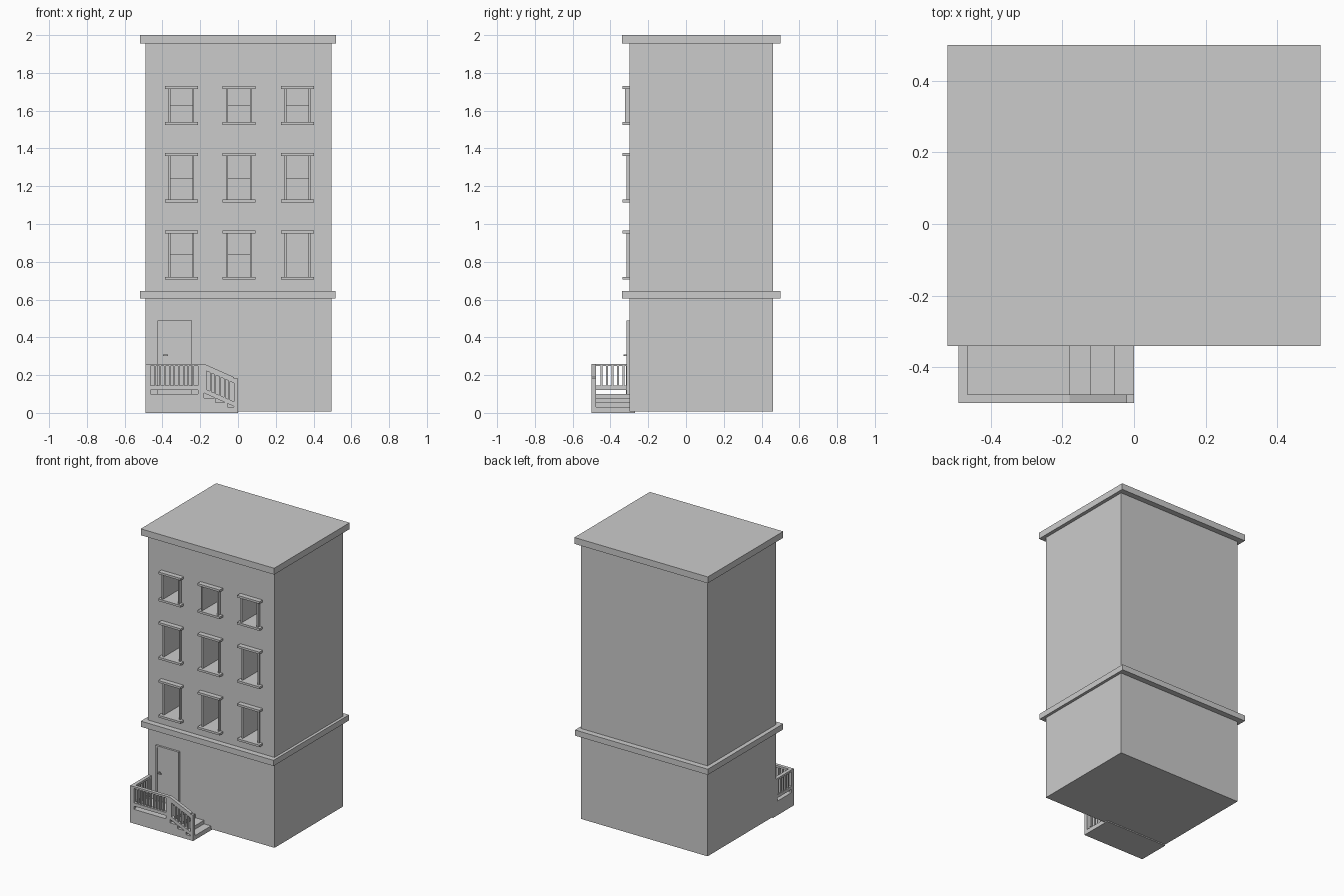
import bpy, bmesh

cube = bpy.data.objects.get("Cube")
if cube:
    bpy.data.objects.remove(cube, do_unlink=True)

grey = bpy.data.materials.new("plain_grey")
grey.use_nodes = True
grey.diffuse_color = (0.6, 0.6, 0.6, 1)
for node in grey.node_tree.nodes:
    if node.type == 'BSDF_PRINCIPLED':
        node.inputs["Base Color"].default_value = (0.6, 0.6, 0.6, 1)


def finish(name, bm):
    bmesh.ops.recalc_face_normals(bm, faces=bm.faces)
    mesh = bpy.data.meshes.new(name)
    bm.to_mesh(mesh)
    bm.free()
    mesh.materials.append(grey)
    obj = bpy.data.objects.new(name, mesh)
    bpy.context.scene.collection.objects.link(obj)
    return obj


def add_prism(bm, points, y0, y1):
    """Extrude an x-z outline from y0 to y1."""
    face = bm.faces.new([bm.verts.new((x, y0, z)) for x, z in points])
    ext = bmesh.ops.extrude_face_region(bm, geom=[face])["geom"]
    for v in ext:
        if isinstance(v, bmesh.types.BMVert):
            v.co.y = y1


def add_box(bm, x0, x1, y0, y1, z0, z1):
    add_prism(bm, [(x0, z0), (x1, z0), (x1, z1), (x0, z1)], y0, y1)


def boxes(name, *dims):
    bm = bmesh.new()
    for d in dims:
        add_box(bm, *d)
    return finish(name, bm)


# Main block and overhanging bands
FRONT = -0.30
walls = boxes("walls", (-0.49, 0.495, FRONT, 0.46, 0.008, 1.97))
boxes("roof_cornice", (-0.52, 0.52, -0.34, 0.50, 1.955, 2.0))
boxes("storey_band", (-0.52, 0.515, -0.34, 0.50, 0.605, 0.645))

# Windows: opening bottom, opening top, meeting height, trim depth
rows = [(0.72, 0.95, 0.835, 0.014), (1.13, 1.36, 1.24, 0.014),
        (1.54, 1.715, 1.625, 0.024)]
columns = (-0.30, 0.005, 0.315)
HALF, RECESS = 0.058, 0.17
cutter_bm, trim, sash = bmesh.new(), bmesh.new(), bmesh.new()
for r, (z0, z1, mid, depth) in enumerate(rows):
    for c, x in enumerate(columns):
        add_box(cutter_bm, x - HALF, x + HALF, FRONT - 0.1, FRONT + RECESS, z0, z1)
        # Lintel and sill
        for a, b in ((z0 - 0.015, z0), (z1, z1 + 0.015)):
            add_box(trim, x - 0.087, x + 0.087, -0.335, FRONT + 0.01, a, b)
        # Side jambs
        for s in (-1, 1):
            xs = sorted((x + s * HALF, x + s * (HALF + 0.01)))
            add_box(trim, xs[0], xs[1], FRONT - depth, FRONT + 0.01, z0, z1)
        # Upper sash, left out of the one fully open window
        if (r, c) != (0, 2):
            add_box(sash, x - HALF, x + HALF, FRONT + RECESS - 0.015,
                    FRONT + RECESS + 0.01, mid, z1)
finish("window_trim", trim)
finish("window_sashes", sash)
cutter = finish("window_cutter", cutter_bm)
cutter.hide_render = True

cut = walls.modifiers.new("window_openings", 'BOOLEAN')
cut.operation, cut.solver, cut.object = 'DIFFERENCE', 'EXACT', cutter
bpy.context.view_layer.objects.active = walls
bpy.ops.object.modifier_apply(modifier=cut.name)
bpy.data.objects.remove(cutter, do_unlink=True)

# Door with frame and handle
PORCH = 0.10
boxes("door_leaf", (-0.41, -0.257, FRONT - 0.008, FRONT + 0.01, PORCH, 0.48))
boxes("door_frame",
      (-0.425, -0.41, FRONT - 0.014, FRONT + 0.01, PORCH, 0.49),
      (-0.257, -0.243, FRONT - 0.014, FRONT + 0.01, PORCH, 0.49),
      (-0.41, -0.257, FRONT - 0.014, FRONT + 0.01, 0.478, 0.49))
boxes("door_handle",
      (-0.398, -0.39, -0.326, FRONT, 0.30, 0.31),
      (-0.398, -0.37, -0.33, -0.323, 0.302, 0.309))

# Porch platform and steps
steps = bmesh.new()
add_prism(steps, [(-0.49, 0), (0, 0), (0, 0.03), (-0.055, 0.03), (-0.055, 0.055),
                  (-0.12, 0.055), (-0.12, 0.08), (-0.18, 0.08), (-0.18, PORCH),
                  (-0.49, PORCH)], -0.50, -0.27)
finish("porch_steps", steps)

# Level railings: front run and left-hand end run
OUT, INN, TOP = -0.50, -0.476, 0.26
rail = bmesh.new()
add_box(rail, -0.49, -0.462, OUT, INN, PORCH, TOP)
add_box(rail, -0.213, -0.18, OUT, INN, PORCH, TOP)
for a, b in ((0.122, 0.145), (0.247, TOP)):
    add_box(rail, -0.462, -0.213, OUT, INN, a, b)
    add_box(rail, -0.49, -0.465, INN, FRONT, a, b)
for i in range(1, 10):
    x = -0.462 + i * 0.0249
    add_box(rail, x - 0.004, x + 0.004, OUT + 0.003, INN - 0.003, 0.145, 0.247)
for i in range(1, 6):
    y = INN + i * 0.029
    add_box(rail, -0.487, -0.468, y - 0.006, y + 0.006, 0.145, 0.247)
add_box(rail, -0.49, -0.465, -0.318, FRONT, PORCH, TOP)
finish("porch_railing", rail)


# Sloping stair railing
def slope(x):
    return TOP - (x + 0.18) * 0.445


def sloped_bar(bm, x0, x1, low, high, inset=0.0):
    add_prism(bm, [(x0, slope(x0) - low), (x1, slope(x1) - low),
                   (x1, slope(x1) - high), (x0, slope(x0) - high)],
              OUT + inset, INN - inset)


stair = bmesh.new()
sloped_bar(stair, -0.18, -0.02, 0.032, 0.0)
sloped_bar(stair, -0.18, -0.02, 0.155, 0.13)
sloped_bar(stair, -0.18, -0.168, 0.13, 0.032)
add_box(stair, -0.022, 0, OUT, INN, 0.03, 0.183)
for i in range(1, 6):
    x = -0.168 + i * 0.0243
    sloped_bar(stair, x - 0.004, x + 0.004, 0.13, 0.032, 0.003)
finish("stair_railing", stair)
